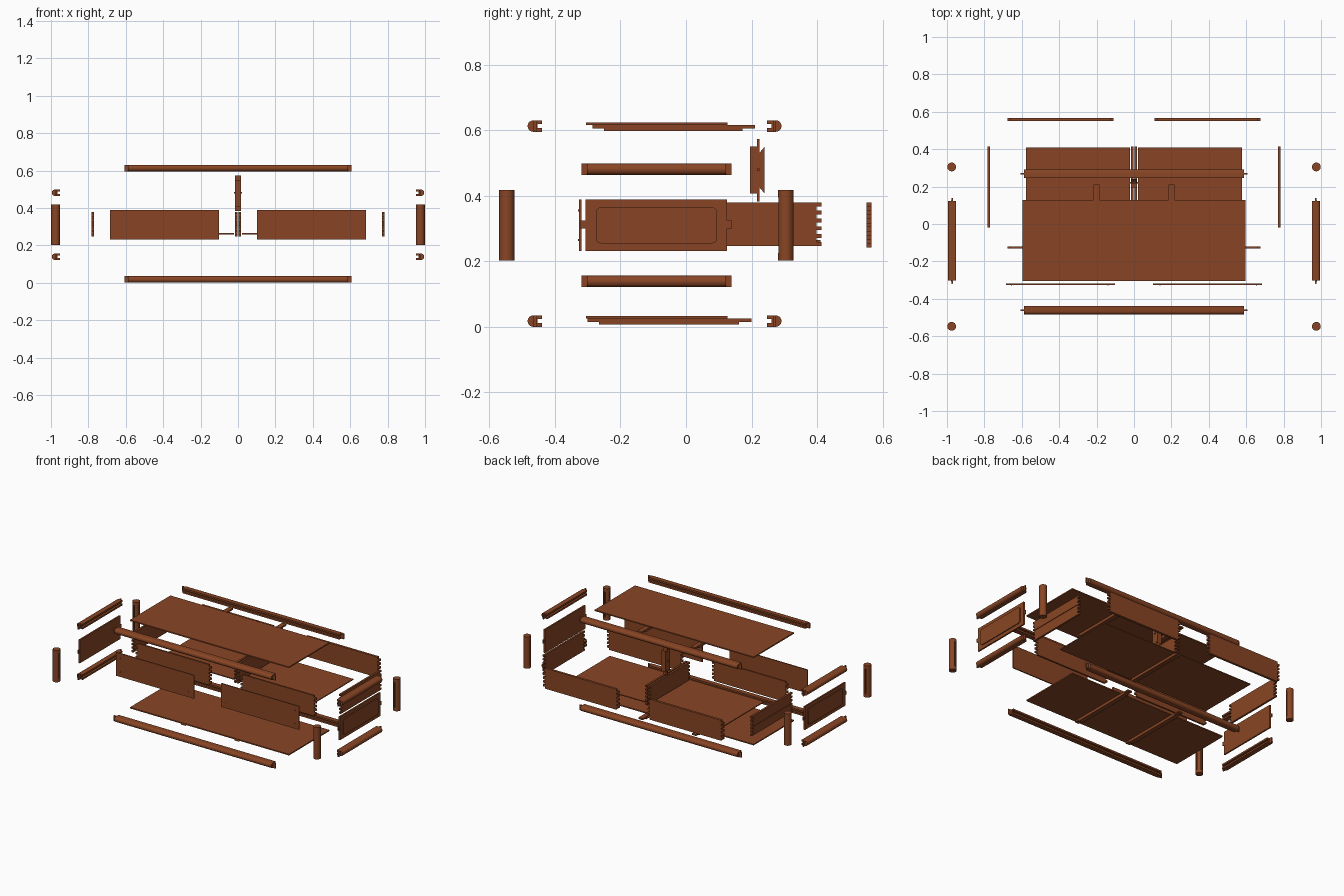
import bpy, bmesh
from math import sin, cos, pi
from mathutils import Vector

cube = bpy.data.objects.get("Cube")
if cube:
    bpy.data.objects.remove(cube)

wood = bpy.data.materials.new("brown wood")
wood.use_nodes = True
COLOR = (0.25, 0.06, 0.018, 1)
wood.diffuse_color = COLOR
wood.node_tree.nodes["Principled BSDF"].inputs["Base Color"].default_value = COLOR


def finish(name, bm):
    bmesh.ops.recalc_face_normals(bm, faces=bm.faces)
    mesh = bpy.data.meshes.new(name)
    bm.to_mesh(mesh)
    bm.free()
    mesh.materials.append(wood)
    obj = bpy.data.objects.new(name, mesh)
    bpy.context.collection.objects.link(obj)
    return obj


def add_prism(bm, profile, place, a, b):
    """Extrude a 2D profile from a to b; place(u, v, w) gives the 3D point."""
    ends = [[bm.verts.new(place(u, v, w)) for u, v in profile] for w in (a, b)]
    n = len(profile)
    for ring in ends:
        bm.faces.new(ring)
    for i in range(n):
        j = (i + 1) % n
        bm.faces.new((ends[0][i], ends[0][j], ends[1][j], ends[1][i]))


def add_box(bm, x, y, z):
    add_prism(bm, [(x[0], y[0]), (x[1], y[0]), (x[1], y[1]), (x[0], y[1])],
              lambda u, v, w: (u, v, w), *z)


def box(name, *spans):
    bm = bmesh.new()
    add_box(bm, *spans)
    return finish(name, bm)


def cut(obj, cutter):
    """Subtract the cutter and throw it away."""
    mod = obj.modifiers.new("cut", "BOOLEAN")
    mod.operation, mod.solver, mod.object = "DIFFERENCE", "EXACT", cutter
    cutter.hide_render = True
    bpy.context.view_layer.objects.active = obj
    bpy.ops.object.modifier_apply(modifier=mod.name)
    bpy.data.objects.remove(cutter)


def smooth(obj):
    bpy.ops.object.select_all(action="DESELECT")
    obj.select_set(True)
    bpy.context.view_layer.objects.active = obj
    bpy.ops.object.shade_smooth_by_angle(angle=0.6)


def span(c, half):
    return (c - half, c + half)


def mirrored(s, a, b):
    return tuple(sorted((s * a, s * b)))


# Half-round rails with an inner groove and a thin full-height end tongue
R = 0.0175
arc = [(0.005 + R * cos(t), R * sin(t)) for t in (-pi / 2 + pi * i / 12 for i in range(13))]
rail_profile = arc + [(-0.022, R), (-0.022, 0.006), (-0.008, 0.006),
                      (-0.008, -0.006), (-0.022, -0.006), (-0.022, -R)]
tongue = [(-0.004, -R), (0.004, -R), (0.004, R), (-0.004, R)]


def rail(name, place, a, b, tip):
    bm = bmesh.new()
    add_prism(bm, rail_profile, place, a, b)
    add_prism(bm, tongue, place, a - tip, a)
    add_prism(bm, tongue, place, b, b + tip)
    smooth(finish(name, bm))


for level, z in (("lower", R), ("upper", 0.613)):
    for side, y, s in (("front", -0.461, -1), ("back", 0.269, 1)):
        rail(f"{level}_{side}_rail",
             lambda u, v, w: (w, y + s * u, z + v), -0.587, 0.587, 0.019)
for level, z in (("lower", 0.139), ("upper", 0.481)):
    for side, s in (("left", 1), ("right", -1)):
        rail(f"{level}_{side}_rail",
             lambda u, v, w: (s * (0.973 + u), w, z + v), -0.302, 0.122, 0.017)

# Round corner posts with blind slots on the two inward sides
for side, s in (("left", 1), ("right", -1)):
    for end, y, d in (("front", -0.547, 1), ("back", 0.305, -1)):
        bm = bmesh.new()
        ring = [(s * 0.975 + 0.0235 * cos(2 * pi * i / 24), y + 0.0235 * sin(2 * pi * i / 24))
                for i in range(24)]
        add_prism(bm, ring, lambda u, v, w: (u, v, w), 0.203, 0.418)
        post = finish(f"{end}_{side}_post", bm)
        x = s * 0.975
        cut(post, box("slot", span(x - s * 0.023, 0.011), span(y, 0.004), (0.225, 0.395)))
        cut(post, box("slot", span(x, 0.004), span(y + d * 0.023, 0.011), (0.225, 0.395)))
        smooth(post)

# Top and bottom boards, each over two tongued battens
for level, z, y0, y1 in (("top", 0.616, -0.285, 0.21), ("bottom", 0.025, -0.3, 0.2)):
    box(f"{level}_board", (-0.595, 0.595), (-0.305, 0.127), (z, z + 0.008))
    for side, x in (("left", 0.2), ("right", -0.2)):
        bm = bmesh.new()
        add_box(bm, span(x, 0.016), (y0, y1), (z - 0.01, z))
        add_box(bm, span(x, 0.016), (y0 + 0.035, y1 - 0.038), (z - 0.018, z - 0.01))
        finish(f"{level}_{side}_batten", bm)


# Finger-jointed drawer boards
def comb(a, b, z0, z1, first, teeth=6):
    """Board outline with alternating fingers at both ends."""
    count = 2 * teeth - 1
    right = []
    for i in range(count):
        depth = 0 if i % 2 == first else 0.015
        right += [(depth, z0 + (z1 - z0) * i / count), (depth, z0 + (z1 - z0) * (i + 1) / count)]
    return [(b - d, z) for d, z in right] + [(a + d, z) for d, z in reversed(right)]


def comb_board(name, outline, place, a, b):
    bm = bmesh.new()
    add_prism(bm, outline, place, a, b)
    return finish(name, bm)


for side, s in (("left", 1), ("right", -1)):
    for part, x0, x1, face in (("outer", 0.770, 0.783, 0.783), ("inner", 0.003, 0.016, 0.003)):
        board = comb_board(f"{side}_drawer_{part}_side", comb(-0.02, 0.414, 0.247, 0.379, 0),
                           lambda u, v, w: (s * w, u, v), x0, x1)
        cut(board, box("runner_groove", span(s * face, 0.004), (-0.1, 0.395), span(0.312, 0.006)))
    for part, y0, y1 in (("inner_front", -0.131, -0.119), ("back", 0.551, 0.567)):
        comb_board(f"{side}_drawer_{part}", comb(0.11, 0.675, 0.242, 0.38, 1),
                   lambda u, v, w: (s * u, w, v), y0, y1)
    box(f"{side}_drawer_bottom", mirrored(s, 0.022, 0.577), (-0.01, 0.41), (0.259, 0.265))

    # Drawer face with small corner pegs
    bm = bmesh.new()
    add_box(bm, mirrored(s, 0.102, 0.685), (-0.327, -0.319), (0.231, 0.389))
    for x in (0.14, 0.655):
        for z in (0.265, 0.355):
            add_box(bm, span(s * x, 0.003), (-0.329, -0.327), span(z, 0.003))
    finish(f"{side}_drawer_face", bm)

    # Side panel with raised rounded field and end tenons
    bm = bmesh.new()
    add_box(bm, mirrored(s, 0.968, 0.978), (-0.307, 0.125), (0.231, 0.389))
    add_box(bm, mirrored(s, 0.970, 0.976), (-0.322, -0.307), span(0.312, 0.012))
    add_box(bm, mirrored(s, 0.970, 0.976), (0.125, 0.14), span(0.312, 0.012))
    field = []
    for k, (y, z) in enumerate(((0.08, 0.35), (-0.26, 0.35), (-0.26, 0.27), (0.08, 0.27))):
        for i in range(5):
            t = (k + i / 4) * pi / 2
            field.append((y + 0.015 * cos(t), z + 0.015 * sin(t)))
    add_prism(bm, field, lambda u, v, w: (s * w, u, v), 0.978, 0.984)
    finish(f"{side}_side_panel", bm)

# Centre upright with a long tongue and a flared back moulding
bm = bmesh.new()
add_box(bm, (-0.016, 0.016), (0.195, 0.216), (0.407, 0.55))
add_box(bm, (-0.016, 0.016), (0.216, 0.225), (0.383, 0.574))
add_prism(bm, [(0.225, 0.425), (0.24, 0.407), (0.24, 0.55), (0.225, 0.532)],
          lambda u, v, w: (w, u, v), -0.016, 0.016)
add_box(bm, (-0.022, 0.022), (0.216, 0.224), (0.476, 0.484))
finish("centre_upright", bm)
